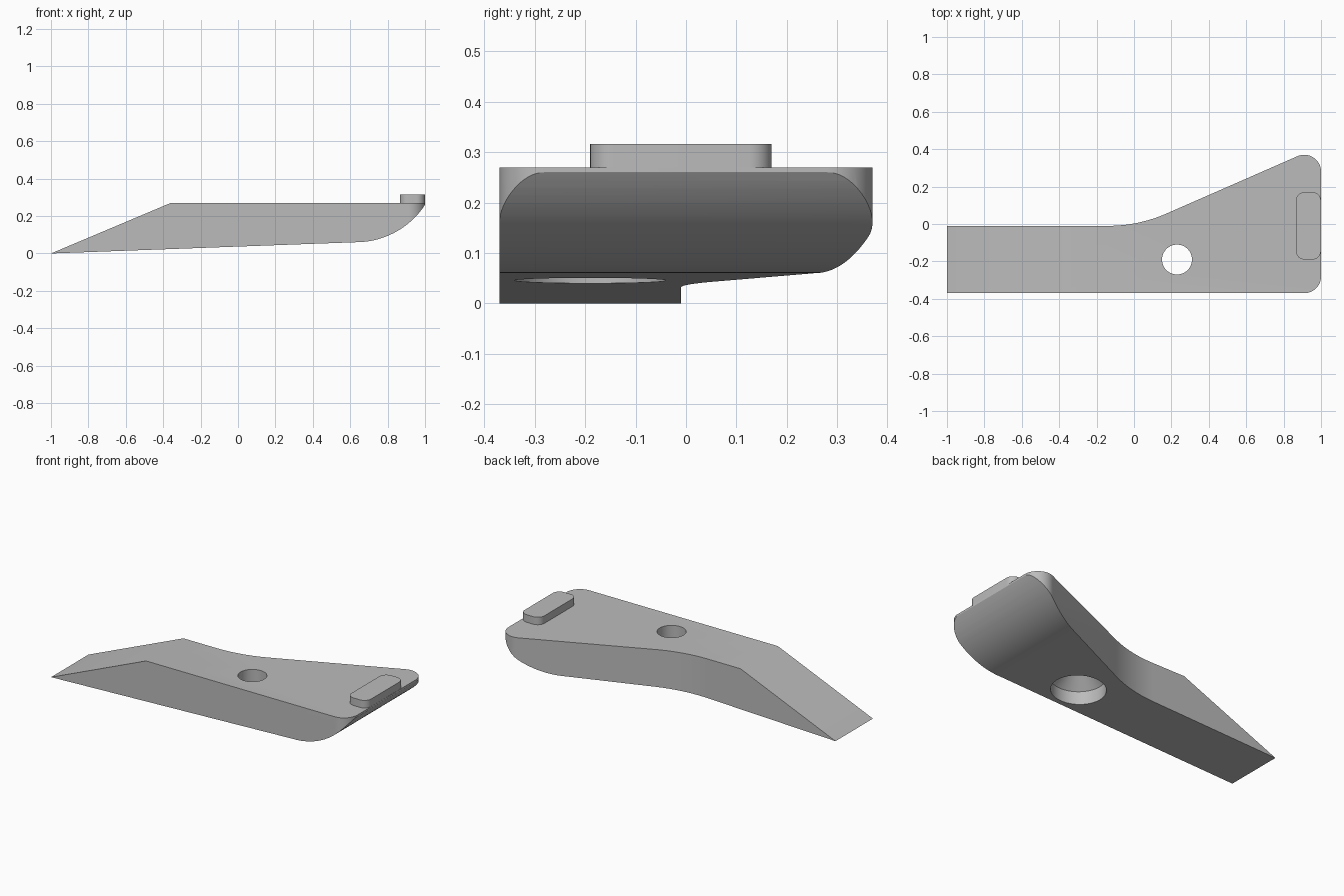
import bpy, bmesh
from math import sin, cos, radians, sqrt, pi
from mathutils import Vector

cube = bpy.data.objects.get("Cube")
if cube:
    bpy.data.objects.remove(cube, do_unlink=True)

grey = bpy.data.materials.new("plain grey")
grey.use_nodes = True
colour = (0.5, 0.5, 0.5, 1)
grey.diffuse_color = colour
grey.node_tree.nodes["Principled BSDF"].inputs["Base Color"].default_value = colour


def arc(cx, cy, r, start, end, steps=16):
    """Points on a circular arc, angles in degrees."""
    angles = [radians(start + (end - start) * i / steps) for i in range(steps + 1)]
    return [(cx + r * cos(a), cy + r * sin(a)) for a in angles]


def prism(name, points, direction):
    """Extrude a closed loop of 3D points along a direction."""
    bm = bmesh.new()
    face = bm.faces.new([bm.verts.new(p) for p in points])
    new = bmesh.ops.extrude_face_region(bm, geom=[face])["geom"]
    bmesh.ops.translate(bm, vec=Vector(direction),
                        verts=[v for v in new if isinstance(v, bmesh.types.BMVert)])
    return finish(name, bm)


def finish(name, bm):
    bmesh.ops.recalc_face_normals(bm, faces=bm.faces[:])
    mesh = bpy.data.meshes.new(name)
    bm.to_mesh(mesh)
    bm.free()
    mesh.materials.append(grey)
    obj = bpy.data.objects.new(name, mesh)
    bpy.context.collection.objects.link(obj)
    return obj


def cut(target, cutter, operation):
    """Apply a boolean and drop the cutter."""
    bpy.context.view_layer.objects.active = target
    mod = target.modifiers.new("cut", "BOOLEAN")
    mod.object, mod.operation, mod.solver = cutter, operation, "EXACT"
    bpy.ops.object.modifier_apply(modifier=mod.name)
    bpy.data.objects.remove(cutter, do_unlink=True)


def smooth(obj):
    bpy.ops.object.select_all(action="DESELECT")
    obj.select_set(True)
    bpy.context.view_layer.objects.active = obj
    bpy.ops.object.shade_smooth_by_angle(angle=radians(25))


# Plan outline: straight shank that flares into a wide rounded end
flare = 23.4
outline = [(-1.05, -0.37)]
outline += arc(0.91, -0.28, 0.09, -90, 0)
outline += arc(0.91, 0.28, 0.09, 0, 90 + flare)
outline += arc(-0.14, 0.77, 0.78, -90 + flare, -90)
outline += [(-1.05, -0.01)]
body = prism("wedge_body", [(x, y, -0.1) for x, y in outline], (0, 0, 0.6))

# Side profile: sharp tip, sloped top, flat deck and curved heel
top, r = 0.27, 0.442
sweep = [-90 + 59 * i / 24 for i in range(25)]
profile = [(-1, 0)]
profile += [(0.63 + r * cos(radians(a)), 0.06 + r + r * sin(radians(a))) for a in sweep]
profile = [p for p in profile if p[1] < top - 0.002]
profile += [(0.63 + sqrt(r * r - (0.06 + r - top) ** 2), top), (-0.36, top)]
cut(body, prism("side_profile", [(x, -0.6, z) for x, z in profile], (0, 1.2, 0)), "INTERSECT")

# Screw hole: narrow bore above, cone, wide bore below
bm = bmesh.new()
rings = []
for radius, z in [(0.15, -0.1), (0.15, 0.12), (0.08, 0.19), (0.08, 0.4)]:
    rings.append([bm.verts.new((x, y, z)) for x, y in arc(0.23, -0.19, radius, 0, 360, 48)[:-1]])
for low, high in zip(rings, rings[1:]):
    for i in range(48):
        j = (i + 1) % 48
        bm.faces.new((low[i], low[j], high[j], high[i]))
bm.faces.new(rings[0])
bm.faces.new(rings[-1])
cut(body, finish("hole_cutter", bm), "DIFFERENCE")
smooth(body)

# Raised locating tab at the wide end
corner = 0.045
tab = []
for cx, cy, start in [(0.999, 0.17, 0), (0.866, 0.17, 90), (0.866, -0.19, 180), (0.999, -0.19, 270)]:
    sx = -1 if cx > 0.9 else 1
    sy = -1 if cy > 0 else 1
    tab += arc(cx + sx * corner, cy + sy * corner, corner, start, start + 90, 8)
smooth(prism("locating_tab", [(x, y, 0.262) for x, y in tab], (0, 0, 0.054)))
